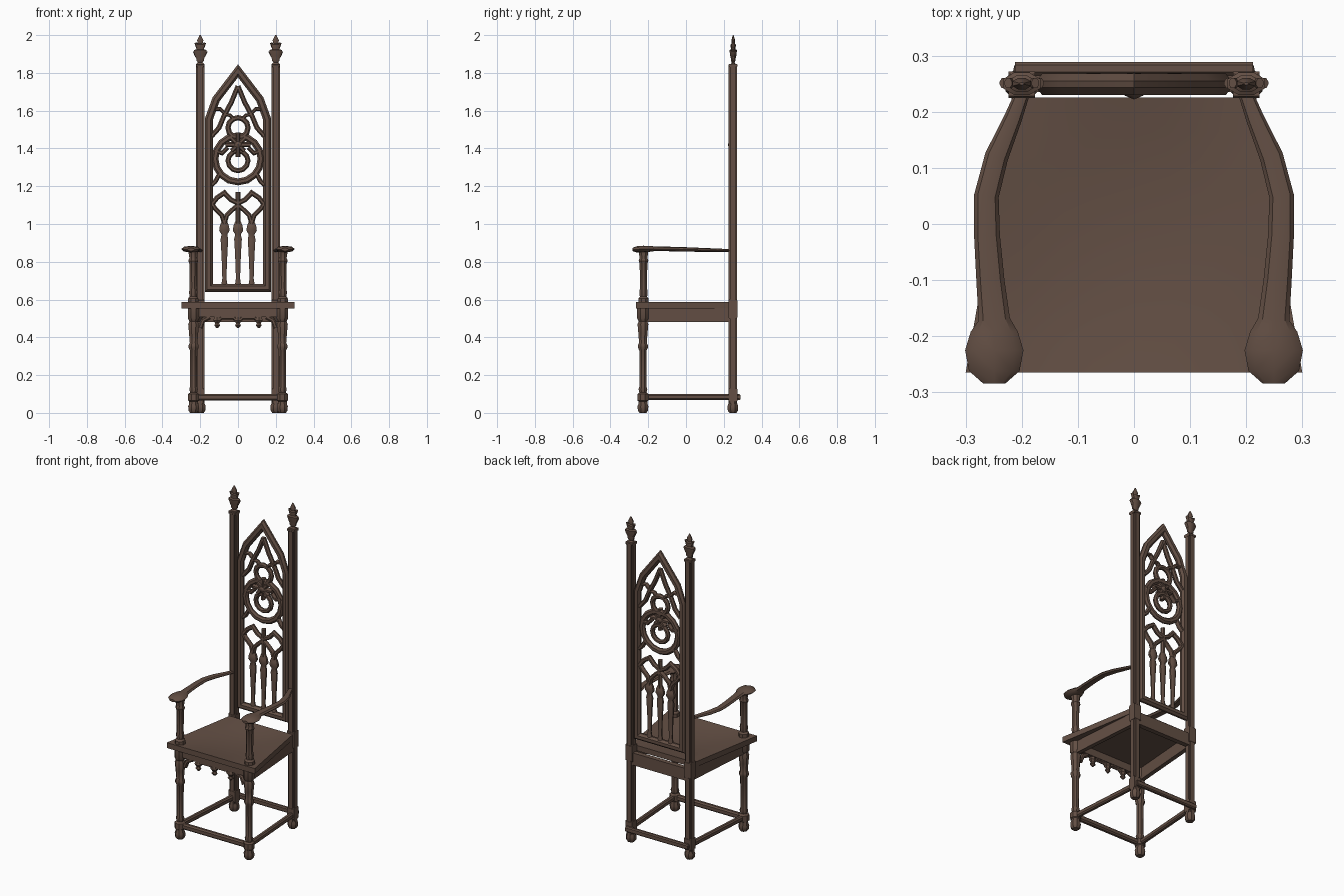
import bpy, bmesh, math
from mathutils import Vector

if "Cube" in bpy.data.objects:
    bpy.data.objects.remove(bpy.data.objects["Cube"])

wood = bpy.data.materials.new("dark_brown_wood")
wood.diffuse_color = (0.125, 0.078, 0.058, 1)
wood.use_nodes = True
wood.node_tree.nodes["Principled BSDF"].inputs["Base Color"].default_value = wood.diffuse_color


def finish(name, bm, smooth=True):
    bmesh.ops.recalc_face_normals(bm, faces=bm.faces)
    me = bpy.data.meshes.new(name)
    bm.to_mesh(me)
    bm.free()
    me.materials.append(wood)
    ob = bpy.data.objects.new(name, me)
    bpy.context.collection.objects.link(ob)
    if smooth:
        bpy.ops.object.select_all(action='DESELECT')
        ob.select_set(True)
        bpy.context.view_layer.objects.active = ob
        bpy.ops.object.shade_smooth_by_angle(angle=math.radians(35))
    return ob


def skin(name, rings, closed=False, smooth=True):
    """Join rings of points into a tube, capped unless closed."""
    bm = bmesh.new()
    vs = [[bm.verts.new(p) for p in r] for r in rings]
    n = len(vs[0])
    for i in range(len(vs) if closed else len(vs) - 1):
        a, b = vs[i], vs[(i + 1) % len(vs)]
        for j in range(n):
            k = (j + 1) % n
            bm.faces.new((a[j], a[k], b[k], b[j]))
    if not closed:
        bm.faces.new(vs[0])
        bm.faces.new(vs[-1])
    return finish(name, bm, smooth)


def turned(name, x, y, profile, sides=8, sy=1.0):
    """Turned part from (radius, z) pairs."""
    step = 2 * math.pi / sides
    return skin(name, [[(x + r * math.cos((j + .5) * step),
                         y + sy * r * math.sin((j + .5) * step), z)
                        for j in range(sides)] for r, z in profile])


def beam(name, p, q, width, z0, z1, cham=0.0):
    """Straight rail between two plan points, optionally chamfered."""
    p, q = Vector(p), Vector(q)
    d = (q - p).normalized()
    s = Vector((-d.y, d.x)) * width / 2
    c = cham / (width / 2)
    sec = [(-1, z0 + cham), (-1 + c, z0), (1 - c, z0), (1, z0 + cham),
           (1, z1 - cham), (1 - c, z1), (-1 + c, z1), (-1, z1 - cham)]
    if not cham:
        sec = [(-1, z0), (1, z0), (1, z1), (-1, z1)]
    return skin(name, [[(*(e + s * a), z) for a, z in sec] for e in (p, q)], smooth=False)


def tracery(name, pts, w, y0=.236, y1=.264, closed=False):
    """Mitred carved strip in the plane of the back, with chamfered edges."""
    sec = [(-1, .35), (-.45, 0), (.45, 0), (1, .35), (1, .65), (.45, 1), (-.45, 1), (-1, .65)]
    P = [Vector(p) for p in pts]
    n = len(P)
    rings = []
    for i in range(n):
        a = P[i] - P[i - 1] if closed or i else P[1] - P[0]
        b = P[(i + 1) % n] - P[i] if closed or i < n - 1 else a
        a, b = a.normalized(), b.normalized()
        m = (Vector((-a.y, a.x)) + Vector((-b.y, b.x))).normalized()
        m *= w / 2 / max(.45, m.dot(Vector((-a.y, a.x))))
        rings.append([(P[i].x + m.x * u, y0 + (y1 - y0) * v, P[i].y + m.y * u) for u, v in sec])
    return skin(name, rings, closed)


def circle(cz, r, n):
    return [(r * math.sin(2 * math.pi * i / n), cz + r * math.cos(2 * math.pi * i / n))
            for i in range(n)]


# Dished seat slab, narrowing to the back
bm = bmesh.new()
bmesh.ops.create_grid(bm, x_segments=8, y_segments=8, size=1)
low = bmesh.ops.duplicate(bm, geom=bm.faces[:])
bmesh.ops.delete(bm, geom=[f for f in low['geom'] if isinstance(f, bmesh.types.BMFace)], context='FACES')
ext = bmesh.ops.extrude_face_region(bm, geom=bm.faces[:])
bottom = {v for v in ext['geom'] if isinstance(v, bmesh.types.BMVert)}
for v in bm.verts:
    u, t = v.co.x, v.co.y
    half = .30 - .0425 * (t + 1)
    dip = .022 * (1 - u * u) * (1 - t * t)
    v.co = (u * half, -.265 + .245 * (t + 1), .553 if v in bottom else .586 - dip)
finish("seat", bm)

# Seat aprons
beam("front_apron", (-.235, -.228), (.235, -.228), .03, .508, .555)
beam("back_apron", (-.2, .25), (.2, .25), .03, .48, .555)

# Hanging carvings under the front apron
for i, x in enumerate((-.11, 0, .11)):
    turned(f"apron_drop_{i}", x, -.228,
           [(.014, .515), (.024, .49), (.012, .475), (.018, .463), (.006, .45)], 6, .8)
for i, x in enumerate((-.055, .055)):
    tracery(f"apron_scallop_{i}", [(x - .055, .485), (x - .03, .505), (x + .03, .505), (x + .055, .485)],
            .02, -.24, -.216)

# Front stretcher and back stretcher
beam("front_stretcher", (-.235, -.228), (.235, -.228), .03, .065, .1, .008)
beam("back_stretcher", (-.212, .277), (.212, .277), .024, .068, .1, .006)

leg = [(.024, .06), (.031, .065), (.031, .1), (.02, .108), (.025, .125), (.02, .14), (.021, .33),
       (.028, .345), (.028, .36), (.022, .37), (.026, .42), (.031, .47), (.024, .485),
       (.033, .5), (.033, .553)]
foot = [(.02, 0), (.029, .012), (.031, .035), (.025, .05), (.025, .066)]
support = [(.03, .583), (.03, .605), (.021, .615), (.024, .64), (.02, .66), (.022, .79),
           (.028, .805), (.022, .82), (.028, .855)]
finial = [(.024, 1.845), (.014, 1.856), (.022, 1.865), (.022, 1.875), (.029, 1.89),
          (.036, 1.92), (.022, 1.925), (.026, 1.95), (.014, 1.955), (.018, 1.972), (.004, 2.0)]
arm = [(.198, .235, .859, .013, .008), (.215, .19, .86, .016, .009), (.245, .12, .862, .021, .01),
       (.263, .05, .864, .022, .011), (.262, -.02, .866, .023, .012), (.256, -.1, .868, .025, .012),
       (.249, -.17, .869, .028, .013), (.249, -.192, .868, .042, .015), (.249, -.225, .867, .052, .018),
       (.249, -.262, .866, .045, .016), (.249, -.284, .865, .02, .008)]

for sx, side in ((-1, "left"), (1, "right")):
    # Back post: square bar with notched corners, running from foot to finial
    a, b = .0225, .014
    plan = [(a, b), (b, b), (b, a), (-b, a), (-b, b), (-a, b),
            (-a, -b), (-b, -b), (-b, -a), (b, -a), (b, -b), (a, -b)]
    skin(f"back_post_{side}", [[(sx * .2 + px, .248 + py, z) for px, py in plan]
                               for z in (.05, 1.845)], smooth=False)
    for tag, z0, z1 in (("base", .06, .13), ("seat", .5, .6), ("cap", 1.83, 1.847)):
        beam(f"post_{tag}_block_{side}", (sx * .2 - .0235, .248), (sx * .2 + .0235, .248),
             .047, z0, z1, .004)
    turned(f"back_foot_{side}", sx * .2, .248, foot)
    turned(f"finial_{side}", sx * .2, .25, finial, 8, .6)
    # Leaves curling out of the finial
    for k, (z, r) in enumerate(((1.885, .03), (1.93, .022))):
        for s in (-1, 1):
            tracery(f"finial_leaf_{side}_{k}_{s}",
                    [(sx * .2, z - .01), (sx * .2 + s * r * .7, z + .005), (sx * .2 + s * r * 1.1, z + .03)],
                    .014, .242, .26)

    # Front leg, foot and arm support
    turned(f"front_leg_{side}", sx * .235, -.228, leg)
    turned(f"front_foot_{side}", sx * .235, -.228, foot)
    turned(f"arm_support_{side}", sx * .237, -.225, support)
    tracery(f"leg_bracket_{side}", [(sx * .2, .45), (sx * .185, .49), (sx * .15, .508)], .025, -.24, -.216)

    # Side apron and stretcher
    beam(f"side_apron_{side}", (sx * .235, -.22), (sx * .2, .24), .026, .48, .555)
    beam(f"side_stretcher_{side}", (sx * .235, -.228), (sx * .2, .282), .028, .068, .1, .007)

    # Curved arm with a rounded hand rest
    rings = []
    for i, (x, y, z, rw, rh) in enumerate(arm):
        p, q = arm[max(i - 1, 0)], arm[min(i + 1, len(arm) - 1)]
        d = Vector((q[0] - p[0], q[1] - p[1])).normalized()
        rings.append([(sx * (x - d.y * rw * math.cos(t)), y + d.x * rw * math.cos(t), z + rh * math.sin(t))
                      for t in (j * math.pi / 4 for j in range(8))])
    skin(f"arm_{side}", rings)

    # Tracery halves of the back
    m = lambda pts: [(sx * x, z) for x, z in pts]
    tracery(f"upper_arch_{side}", m([(0, 1.73), (.035, 1.645), (.075, 1.57), (.1, 1.51), (.14, 1.465)]), .026)
    tracery(f"upper_spur_{side}", m([(.065, 1.58), (.095, 1.61), (.14, 1.605)]), .02)
    tracery(f"upper_cusp_{side}", m([(.07, 1.58), (.04, 1.575), (.025, 1.555)]), .018)
    tracery(f"ring_spur_{side}", m([(.095, 1.27), (.12, 1.225), (.142, 1.205)]), .024)
    tracery(f"ring_cusp_{side}", m([(.125, 1.39), (.085, 1.375), (.055, 1.405)]), .022)
    tracery(f"small_arch_{side}", m([(.142, 1.1), (.11, 1.14), (.072, 1.165), (.04, 1.13), (0, 1.11)]), .026)
    tracery(f"branch_outer_{side}", m([(.072, 1.0), (.085, 1.045), (.12, 1.08), (.142, 1.115)]), .024)
    tracery(f"branch_inner_{side}", m([(.072, 1.0), (.06, 1.045), (.03, 1.075), (0, 1.1)]), .024)

# Pointed frame of the back
tracery("back_frame", [(-.154, .662), (-.154, 1.555), (-.116, 1.66), (0, 1.811),
                       (.116, 1.66), (.154, 1.555), (.154, .662)], .042, .23, .268, True)

# Rings and rosette of the tracery
tracery("upper_ring", circle(1.51, .053, 12), .028, closed=True)
tracery("lower_ring", circle(1.335, .053, 12), .026, closed=True)
tracery("large_ring", circle(1.345, .122, 16), .036, closed=True)
for k in range(4):
    t = k * math.pi / 4
    r = .065 if k % 2 == 0 else .048
    dx, dz = r * math.cos(t), r * math.sin(t)
    tracery(f"rosette_petal_{k}", [(-dx, 1.42 - dz), (-dx * .5, 1.42 - dz * .5),
                                   (dx * .5, 1.42 + dz * .5), (dx, 1.42 + dz)], .026, .23, .262)
bm = bmesh.new()
bmesh.ops.create_uvsphere(bm, u_segments=8, v_segments=6, radius=.024)
bmesh.ops.translate(bm, verts=bm.verts, vec=(0, .246, 1.42))
finish("rosette_boss", bm)

# Mullions
mullion = [(.019, .67), (.012, .71), (.014, .78), (.018, .86), (.022, .92), (.016, .945),
           (.03, .965), (.026, .99), (.013, 1.02)]
for i, x in enumerate((-.072, 0, .072)):
    turned(f"mullion_{i}", x, .25, mullion, 8, .7)
tracery("centre_mullion_top", [(0, 1.0), (0, 1.17)], .026)
